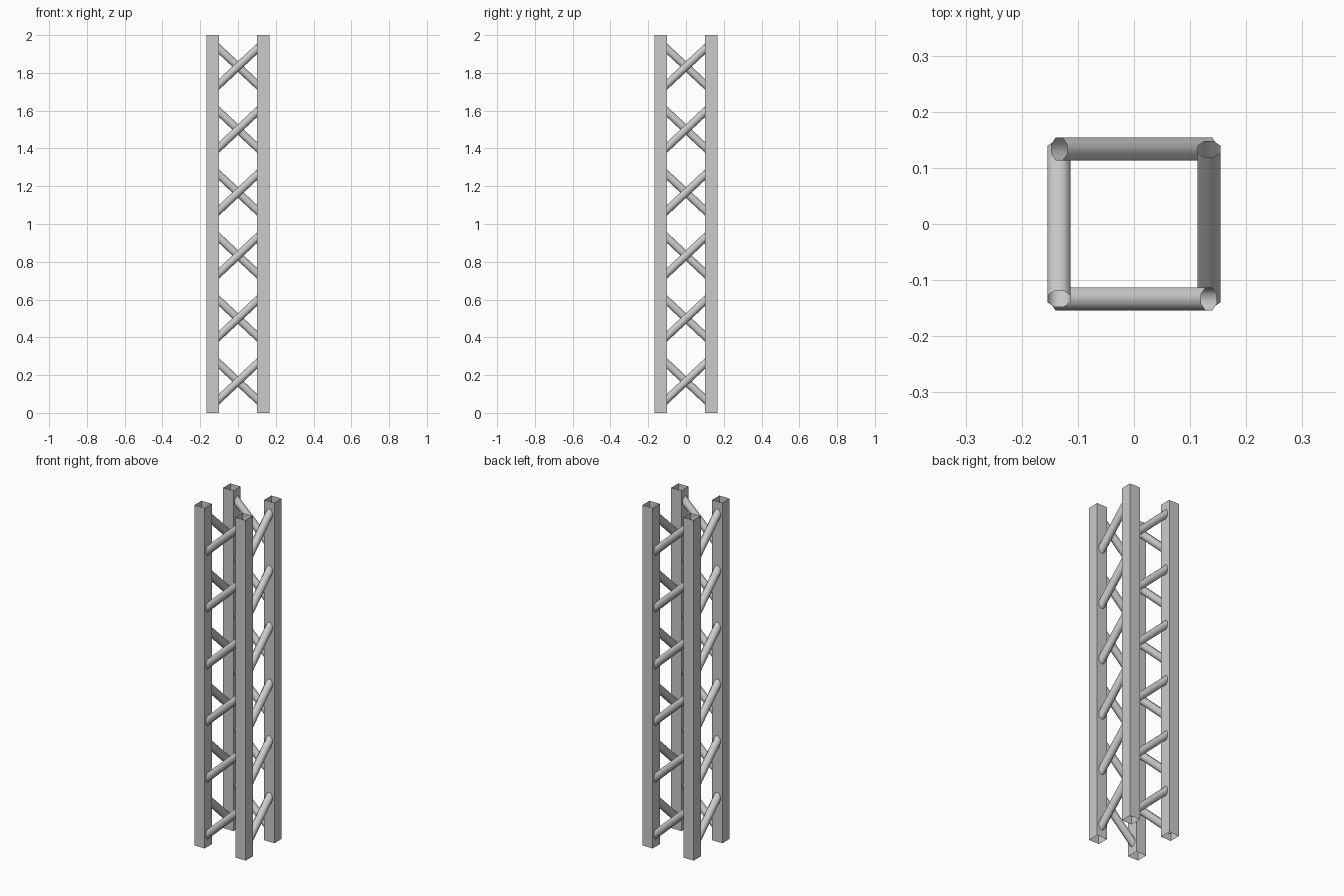
import bpy
import math
from mathutils import Vector, Matrix

if "Cube" in bpy.data.objects:
    bpy.data.objects.remove(bpy.data.objects["Cube"])

HEIGHT = 2.0
POST_C = 0.1335      # post centre offset from the axis
POST_W = 0.0667      # post width
BAYS = 6
BAY_H = HEIGHT / BAYS
ROD_FLAT = 0.0415    # octagonal rod, across flats
ROD_RISE = 0.25


def open_tube(name, start, end, sides, across_flats, twist=Matrix.Identity(4), smooth=False):
    """Uncapped prism between two points, flat sides aligned with the facing plane."""
    a, b = Vector(start), Vector(end)
    axis = (b - a).normalized()
    u = Vector((0, 1, 0))
    v = axis.cross(u).normalized()
    r = across_flats / 2 / math.cos(math.pi / sides)
    verts, faces = [], []
    for p in (a, b):
        for i in range(sides):
            t = 2 * math.pi * (i + 0.5) / sides
            verts.append(twist @ (p + r * (math.cos(t) * v + math.sin(t) * u)))
    for i in range(sides):
        j = (i + 1) % sides
        faces.append((i, i + sides, j + sides, j))
    mesh = bpy.data.meshes.new(name)
    mesh.from_pydata(verts, [], faces)
    # make the normals point outward
    centre = twist @ ((a + b) / 2)
    if mesh.polygons[0].normal.dot(mesh.polygons[0].center - centre) < 0:
        mesh.flip_normals()
    for p in mesh.polygons:
        p.use_smooth = smooth
    obj = bpy.data.objects.new(name, mesh)
    bpy.context.collection.objects.link(obj)
    return obj


for side in range(4):
    turn = Matrix.Rotation(side * math.pi / 2, 4, 'Z')
    # hollow square corner post
    open_tube(f"corner_post_{side + 1}", (-POST_C, -POST_C, 0), (-POST_C, -POST_C, HEIGHT),
              4, POST_W, turn)
    # one rising diagonal per bay on this side
    for bay in range(BAYS):
        z = (bay + 0.5) * BAY_H
        open_tube(f"diagonal_brace_{side + 1}_{bay + 1}",
                  (-POST_C, -POST_C, z - ROD_RISE / 2), (POST_C, -POST_C, z + ROD_RISE / 2),
                  8, ROD_FLAT, turn, smooth=True)
